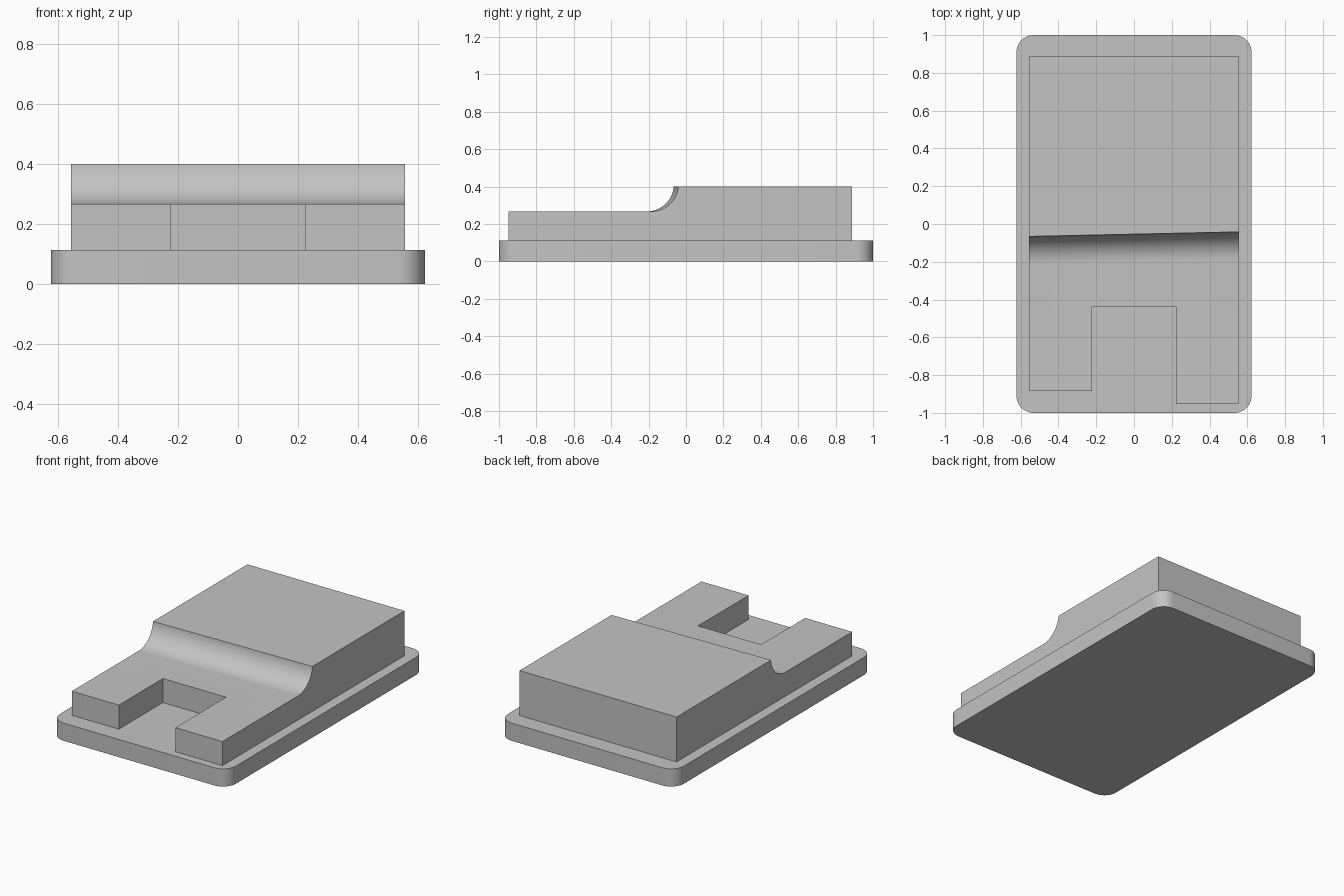
import bpy, bmesh
from math import sin, cos, pi, acos, radians

if "Cube" in bpy.data.objects:
    bpy.data.objects.remove(bpy.data.objects["Cube"], do_unlink=True)

grey = bpy.data.materials.new("light grey")
grey.use_nodes = True
grey.diffuse_color = (0.55, 0.55, 0.55, 1)
grey.node_tree.nodes["Principled BSDF"].inputs["Base Color"].default_value = (0.55, 0.55, 0.55, 1)

BASE_TOP, LOW_TOP, TOP = 0.113, 0.267, 0.40


def finish(bm, name):
    bmesh.ops.recalc_face_normals(bm, faces=bm.faces)
    mesh = bpy.data.meshes.new(name)
    bm.to_mesh(mesh)
    bm.free()
    obj = bpy.data.objects.new(name, mesh)
    bpy.context.collection.objects.link(obj)
    mesh.materials.append(grey)
    bpy.ops.object.select_all(action='DESELECT')
    obj.select_set(True)
    bpy.context.view_layer.objects.active = obj
    bpy.ops.object.shade_smooth_by_angle(angle=radians(30))
    return obj


# Base plate: slab with rounded vertical corners
bm = bmesh.new()
bmesh.ops.create_cube(bm, size=1)
for v in bm.verts:
    v.co = (v.co.x * 1.244, v.co.y * 2, (v.co.z + 0.5) * BASE_TOP)
upright = [e for e in bm.edges if abs(e.verts[0].co.z - e.verts[1].co.z) > 0.05]
bmesh.ops.bevel(bm, geom=upright, offset=0.09, segments=12, profile=0.5, affect='EDGES')
finish(bm, "base_plate")

# Stepped body: side profile with a concave cove, lofted slightly askew across x
HALF, BACK, NOTCH_Y, NOTCH_X, R = 0.555, 0.888, -0.44, 0.223, 0.145


def profile(cove_y):
    sweep = acos((R - (TOP - LOW_TOP)) / R)
    arc = [(cove_y + R * sin(sweep * i / 24), LOW_TOP + R * (1 - cos(sweep * i / 24)))
           for i in range(25)]
    return [(NOTCH_Y, BASE_TOP), (NOTCH_Y, LOW_TOP)] + arc + [(BACK, TOP), (BACK, BASE_TOP)]


bm = bmesh.new()
right, left = [[bm.verts.new((x, y, z)) for y, z in profile(c)]
               for x, c in ((-HALF, -0.21), (HALF, -0.186))]
n = len(right)
bm.faces.new(right)
bm.faces.new(left[::-1])
for i in range(n):
    j = (i + 1) % n
    bm.faces.new((right[i], left[i], left[j], right[j]))
bmesh.ops.recalc_face_normals(bm, faces=bm.faces)

# Front arms of unequal length, pulled out either side of the notch
for x in (-NOTCH_X, NOTCH_X):
    bmesh.ops.bisect_plane(bm, geom=bm.verts[:] + bm.edges[:] + bm.faces[:],
                           plane_co=(x, 0, 0), plane_no=(1, 0, 0))
for side, tip in ((-1, -0.885), (1, -0.95)):
    face = [f for f in bm.faces if f.normal.y < -0.99
            and abs(f.calc_center_median().y - NOTCH_Y) < 1e-3
            and f.calc_center_median().x * side > NOTCH_X]
    out = bmesh.ops.extrude_discrete_faces(bm, faces=face)["faces"]
    for v in out[0].verts:
        v.co.y = tip
    bm.normal_update()
bmesh.ops.remove_doubles(bm, verts=bm.verts, dist=1e-5)
bmesh.ops.dissolve_limit(bm, angle_limit=radians(0.5), verts=bm.verts, edges=bm.edges)
finish(bm, "stepped_body")
